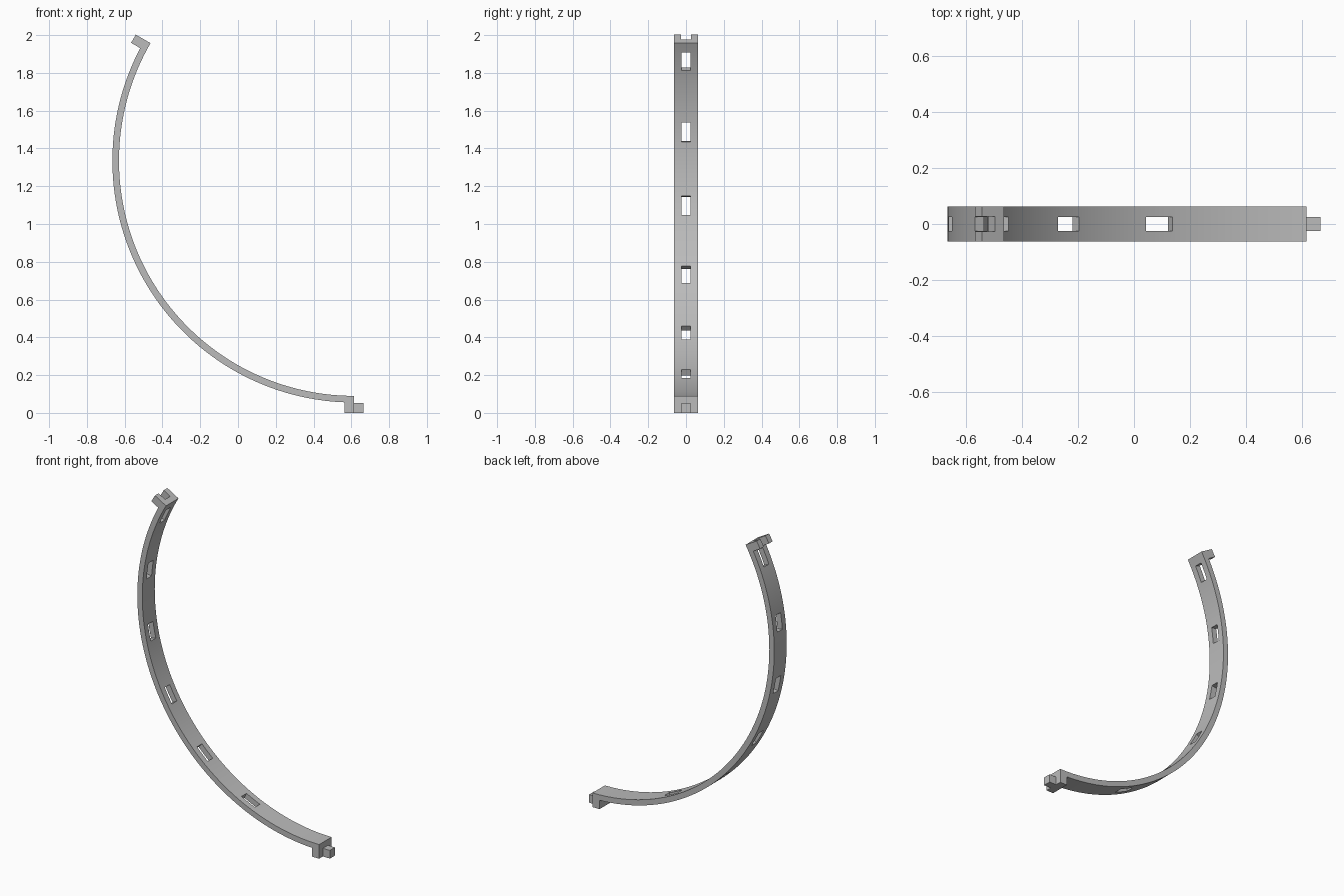
import bpy, bmesh
from math import radians, degrees, sin, cos, asin
from mathutils import Vector

CX, CZ = 0.615, 1.335            # arc centre
R_IN, R_OUT, R_LUG = 1.245, 1.28, 1.335
HALF_W, HALF_SLOT, LUG = 0.0625, 0.025, 0.05
START, END = 150, 270
SEGS = 96

old = bpy.data.objects.get("Cube")
if old:
    bpy.data.objects.remove(old, do_unlink=True)

grey = bpy.data.materials.new("grey plastic")
grey.use_nodes = True
grey.diffuse_color = (0.5, 0.5, 0.5, 1)
grey.node_tree.nodes["Principled BSDF"].inputs["Base Color"].default_value = grey.diffuse_color


def at(deg, r, t=0.0, y=0.0):
    """Point at radius r along an angle, shifted t along the tangent."""
    a = radians(deg)
    return Vector((CX + r * cos(a) - t * sin(a), y, CZ + r * sin(a) + t * cos(a)))


def arc(r, a, b):
    return [at(a + (b - a) * i / SEGS, r) for i in range(SEGS + 1)]


def add_prism(bm, points, half):
    """Extrude a closed outline in the xz plane to +-half in y."""
    rings = [[bm.verts.new((p.x, y, p.z)) for p in points] for y in (-half, half)]
    n = len(points)
    bm.faces.new(rings[0])
    bm.faces.new(rings[1][::-1])
    for i in range(n):
        j = (i + 1) % n
        bm.faces.new((rings[0][i], rings[1][i], rings[1][j], rings[0][j]))


def add_block(bm, deg, r0, r1, t0, t1, half):
    add_prism(bm, [at(deg, r0, t0), at(deg, r1, t0), at(deg, r1, t1), at(deg, r0, t1)], half)


def make(name, bm):
    bmesh.ops.recalc_face_normals(bm, faces=bm.faces)
    mesh = bpy.data.meshes.new(name)
    bm.to_mesh(mesh)
    bm.free()
    mesh.materials.append(grey)
    obj = bpy.data.objects.new(name, mesh)
    bpy.context.collection.objects.link(obj)
    return obj


# Curved band with an outward lug at each end
off = degrees(asin(LUG / R_OUT))
outline = arc(R_IN, START, END)
outline += [at(END, R_LUG), at(END, R_LUG, -LUG)]
outline += arc(R_OUT, END - off, START + off)
outline += [at(START, R_LUG, LUG), at(START, R_LUG)]
bm = bmesh.new()
add_prism(bm, outline, HALF_W)
band = make("curved_band", bm)

# Cutters: six slots along the band and the socket in the upper lug
bm = bmesh.new()
for i in range(6):
    add_block(bm, 155 + 18 * i, R_IN - 0.05, R_OUT + 0.03, -0.052, 0.052, HALF_SLOT)
slots = make("slot_cutter", bm)
bm = bmesh.new()
add_block(bm, START, R_OUT + 0.002, R_LUG + 0.03, -0.02, LUG + 0.02, HALF_SLOT + 0.001)
socket = make("socket_cutter", bm)

bpy.context.view_layer.objects.active = band
for cutter in (slots, socket):
    cutter.hide_render = True
    mod = band.modifiers.new("cut", 'BOOLEAN')
    mod.operation = 'DIFFERENCE'
    mod.solver = 'EXACT'
    mod.object = cutter
    bpy.ops.object.modifier_apply(modifier=mod.name)
    bpy.data.objects.remove(cutter, do_unlink=True)

# Peg on the lower lug
bm = bmesh.new()
add_block(bm, END, R_LUG - 0.052, R_LUG, 0, LUG, HALF_SLOT)
make("lower_peg", bm)

bpy.ops.object.select_all(action='DESELECT')
band.select_set(True)
bpy.context.view_layer.objects.active = band
bpy.ops.object.shade_smooth_by_angle(angle=radians(30))
